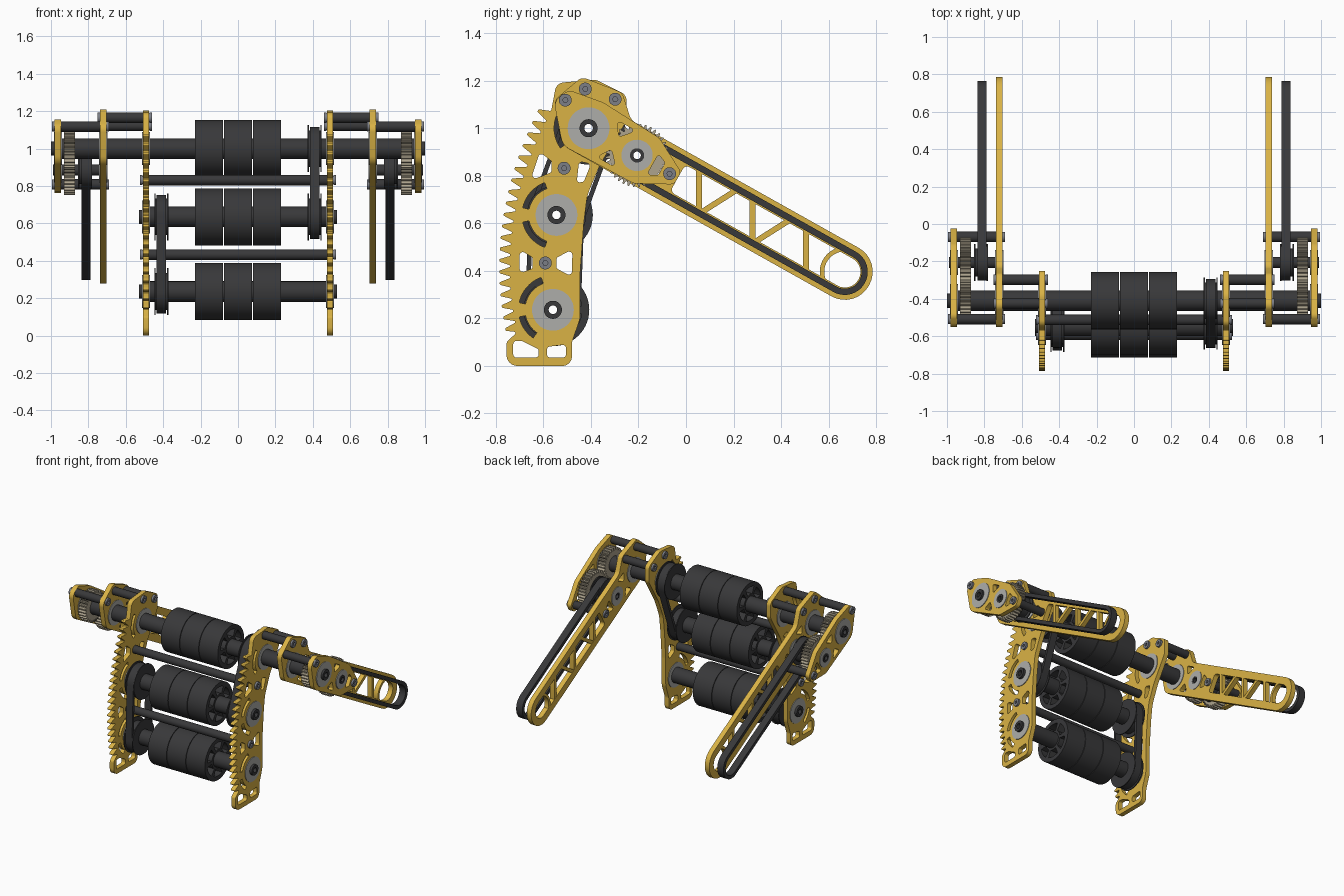
import bpy, bmesh
from math import sin, cos, pi, radians, atan2, tan
from mathutils import Vector, Matrix

if "Cube" in bpy.data.objects:
    bpy.data.objects.remove(bpy.data.objects["Cube"])


def material(name, r, g, b):
    m = bpy.data.materials.new(name)
    m.diffuse_color = (r, g, b, 1)
    m.use_nodes = True
    m.node_tree.nodes["Principled BSDF"].inputs["Base Color"].default_value = m.diffuse_color
    return m


GOLD = material("gold", 0.70, 0.45, 0.06)
DARK = material("dark", 0.04, 0.04, 0.042)
TAN = material("tan", 0.42, 0.37, 0.27)
STEEL = material("steel", 0.2, 0.21, 0.24)
SILVER = material("silver", 0.42, 0.42, 0.40)
AXES = Matrix(((0, 0, 1, 0), (1, 0, 0, 0), (0, 1, 0, 0), (0, 0, 0, 1)))  # profile (y,z), depth x


def plate(name, outer, holes, x, depth, mat):
    """Extrude a (y,z) outline with holes along x, centred at x."""
    cu = bpy.data.curves.new(name, 'CURVE')
    cu.dimensions = '2D'
    cu.fill_mode = 'BOTH'
    cu.extrude = depth / 2
    for loop in [outer] + list(holes):
        sp = cu.splines.new('POLY')
        sp.points.add(len(loop) - 1)
        for p, q in zip(sp.points, loop):
            p.co = (q[0], q[1], 0, 1)
        sp.use_cyclic_u = True
    tmp = bpy.data.objects.new("tmp", cu)
    bpy.context.collection.objects.link(tmp)
    dg = bpy.context.evaluated_depsgraph_get()
    me = bpy.data.meshes.new_from_object(tmp.evaluated_get(dg))
    bpy.data.objects.remove(tmp)
    bm = bmesh.new()
    bm.from_mesh(me)
    bmesh.ops.remove_doubles(bm, verts=bm.verts, dist=1e-5)
    bmesh.ops.recalc_face_normals(bm, faces=bm.faces)
    for f in bm.faces:
        f.smooth = True
    bm.to_mesh(me)
    bm.free()
    me.set_sharp_from_angle(angle=radians(30))
    me.transform(Matrix.Translation((x, 0, 0)) @ AXES)
    me.materials.clear()
    me.materials.append(mat)
    ob = bpy.data.objects.new(name, me)
    bpy.context.collection.objects.link(ob)
    return ob


def arc(c, r, a0, a1, n):
    return [(c[0] + r * cos(radians(a0 + (a1 - a0) * i / n)),
             c[1] + r * sin(radians(a0 + (a1 - a0) * i / n))) for i in range(n + 1)]


def circle(c, r, n=40):
    return arc(c, r, 0, 360, n)[:-1]


def sector(c, r0, r1, a0, a1):
    return arc(c, r1, a0, a1, 10) + arc(c, r0, a1, a0, 10)


def stadium(c1, c2, r):
    a = atan2(c2[1] - c1[1], c2[0] - c1[0]) * 180 / pi
    return arc(c2, r, a - 90, a + 90, 20) + arc(c1, r, a + 90, a + 270, 20)


def rounded(pts, r=None):
    """Fillet polygon corners; each point is (a,b) or (a,b,radius)."""
    out, n = [], len(pts)
    for i, q in enumerate(pts):
        p = Vector(q[:2])
        d1 = Vector(pts[i - 1][:2]) - p
        d2 = Vector(pts[(i + 1) % n][:2]) - p
        rad = q[2] if len(q) > 2 else r
        half = d1.angle(d2) / 2
        if not rad or half > 1.55:
            out.append(tuple(p))
            continue
        t = min(rad / tan(half), 0.49 * d1.length, 0.49 * d2.length)
        d1.normalize()
        d2.normalize()
        rr = t * tan(half)
        c = p + (d1 + d2).normalized() * rr / sin(half)
        s, e = p + d1 * t - c, p + d2 * t - c
        a0, a1 = atan2(s.y, s.x), atan2(e.y, e.x)
        sweep = (a1 - a0 + pi) % (2 * pi) - pi
        out += arc(c, rr, a0 * 180 / pi, (a0 + sweep) * 180 / pi, 8)
    return out


def gear(c, r, teeth, h):
    out = []
    for i in range(teeth):
        for f, rr in ((0, r - h), (.25, r), (.5, r), (.75, r - h)):
            out += [arc(c, rr, 360 * (i + f) / teeth, 0, 1)[0]]
    return out


def tube(name, c, r, bore, x, depth, mat):
    return plate(name, circle(c, r), [circle(c, bore, 20)], x, depth, mat)


TOP, MID, LOW = (-.41, 1.0), (-.545, .635), (-.56, .236)
AU = Vector((.872, -.489))


def L(u, v):
    """Arm coordinates (along, across) to (y,z)."""
    return (TOP[0] + u * AU.x - v * AU.y, TOP[1] + u * AU.y + v * AU.x)


def LP(pts):
    return [L(*p[:2]) + tuple(p[2:]) for p in pts]


IDLER, TIP = L(.234, 0), L(1.236, 0)

# shafts, rollers
for label, c, half in (("top", TOP, .94), ("middle", MID, .5), ("lower", LOW, .5)):
    tube(label + "_shaft", c, .055, .018, 0, half * 2, DARK)
    tube(label + "_shaft_core", c, .038, .018, 0, 2 if half > .9 else 1.06, DARK)
    for i in (-1, 0, 1):
        holes = [sector(c, .07, .122, a + 8, a + 52) for a in range(0, 360, 60)]
        plate(label + "_roller_segment", circle(c, .153, 56), holes + [circle(c, .05)],
              i * .155, .151, DARK)

# drive belts with flanged pulleys between the rollers
for x, a, b in ((.41, TOP, MID), (-.41, MID, LOW)):
    plate("roller_belt", stadium(a, b, .117), [stadium(a, b, .098)], x, .052, DARK)
    for c in (a, b):
        tube("belt_pulley", c, .098, .05, x, .06, DARK)
        for s in (-1, 1):
            tube("pulley_flange", c, .125, .05, x + s * .034, .007, DARK)


def rod(name, c, x0, x1):
    """Spacer rod with a socket-head bolt on each end."""
    plate(name, circle(c, .028, 24), [], (x0 + x1) / 2, abs(x1 - x0), DARK)
    s = 1 if x1 > x0 else -1
    for x, d in ((x0, -s), (x1, s)):
        plate("bolt_head", circle(c, .027, 24), [circle(c, .011, 6)], x + d * .042, .014, STEEL)
        plate("bolt_washer", circle(c, .022, 24), [], x + d * .019, .04, STEEL)


BOLT_U, BOLT_L = (-.513, .832), (-.592, .433)
for c in (BOLT_U, BOLT_L):
    rod("cross_rod", c, -.476, .476)

# toothed side plate outline
def tip_y(z):
    return -.755 - .0383 * (z - .13) + .3756 * (z - .13) * (z - .6)


rack, N = [], 20
for i in range(N):
    for f, h in ((.05, .045), (.36, 0), (.58, 0), (.9, .045)):
        z = .13 + .97 * (i + f) / N
        s = (tip_y(z + .01) - tip_y(z - .01)) / .02
        rack.append((tip_y(z) + h, z - h * s, .006))
side = [(-.48, 0, .04), (-.755, 0, .045), (-.755, .1, .02)] + rack + [
    (-.545, 1.19, .04), (-.38, 1.205, .06), (-.25, 1.14, .04), (-.25, 1.03, .06),
    (-.36, .85, .2), (-.415, .72, .2), (-.43, .6, .2), (-.445, .4, .2), (-.445, .2, .1), (-.48, .1, .05)]
windows = [
    [(-.727, .035), (-.62, .035), (-.62, .07), (-.69, .105), (-.727, .105)],
    [(-.585, .035), (-.505, .035), (-.505, .09), (-.585, .08)],
    [(-.545, .41), (-.48, .375), (-.478, .49), (-.545, .455)],
    [(-.70, .39), (-.645, .41), (-.645, .455), (-.70, .49)],
    [(-.655, .78), (-.565, .815), (-.565, .86), (-.615, .90)],
    [(-.46, .77), (-.43, .775), (-.40, .85), (-.45, .86)]]
side_holes = [rounded(w, .014) for w in windows]
for c, spans in ((TOP, ((140, 215),)), (MID, ((110, 168), (192, 250))), (LOW, ((110, 168), (192, 235)))):
    side_holes += [sector(c, .118, .145, *a) for a in spans] + [circle(c, .085)]

# arm and gearbox plate outlines, in arm coordinates
arm = [(-.06, -.117, .07), (-.185, .03, .05), (-.13, .175, .04), (.05, .2, .04), (.14, .117, .06),
       (1.353, .117, .116), (1.353, -.117, .116)]
cover = [(-.06, -.117, .07), (-.185, .03, .05), (-.15, .1, .035), (0, .125, .08), (.28, .11, .06),
         (.43, .03, .03), (.43, -.03, .03), (.28, -.11, .06)]
slot = [(.43, .065, .02), (.43, -.065, .02), (1.302, -.065, .064), (1.302, .065, .064)]
gaps = [[(.09, .088), (.18, .088), (.128, .03)], [(.09, -.088), (.128, -.03), (.18, -.088)],
        [(.31, .05), (.352, .03), (.352, -.03), (.31, -.05)]]
gap_holes = [rounded(LP(g), .01) for g in gaps] + [circle(TOP, .085), circle(IDLER, .062)]
# zig-zag struts (y,z ends)
struts = [((.055, .835), (.055, .635)), ((.055, .64), (.205, .735)),
          ((.28, .71), (.28, .51)), ((.28, .515), (.43, .61)), ((.505, .585), (.505, .385))]

for s, tag in ((1, "right_"), (-1, "left_")):
    plate(tag + "side_plate", rounded(side), side_holes, s * .492, .033, GOLD)
    plate(tag + "arm_plate", rounded(LP(arm)), gap_holes + [rounded(LP(slot))], s * .72, .036, GOLD)
    plate(tag + "cover_plate", rounded(LP(cover)), gap_holes, s * .963, .034, GOLD)
    for a, b in struts:
        plate(tag + "arm_strut", stadium(a, b, .012), [], s * .72, .034, GOLD)
    plate(tag + "arm_tip_ring", circle(TIP, .105), [circle(TIP, .086)], s * .72, .034, GOLD)
    # bearings
    for c in (TOP, MID, LOW):
        tube(tag + "bearing", c, .088, .036, s * .492, .042, SILVER)
    for x in (.72, .963):
        tube(tag + "top_bearing", TOP, .088, .036, s * x, .044, SILVER)
        tube(tag + "idler_bearing", IDLER, .066, .026, s * x, .044, SILVER)
    # gear pair, idler shaft and arm belt
    tube(tag + "idler_shaft", IDLER, .03, .016, s * .845, .29, DARK)
    plate(tag + "drive_gear", gear(TOP, .113, 30, .018), [circle(TOP, .05)], s * .9, .058, TAN)
    plate(tag + "idler_gear", gear(IDLER, .133, 36, .018), [circle(IDLER, .028)], s * .9, .058, TAN)
    tube(tag + "arm_pulley", IDLER, .076, .028, s * .818, .075, DARK)
    for x in (.784, .852):
        tube(tag + "arm_pulley_flange", IDLER, .1, .028, s * x, .007, DARK)
    plate(tag + "arm_belt", stadium(IDLER, TIP, .097), [stadium(IDLER, TIP, .071)], s * .813, .05, DARK)
    # spacer rods
    for c in ((-.424, 1.165), (-.298, 1.122)):
        rod(tag + "inner_spacer", c, s * .508, s * .702)
    for c in ((-.508, 1.118), L(.391, 0)):
        rod(tag + "outer_spacer", c, s * .738, s * .946)
